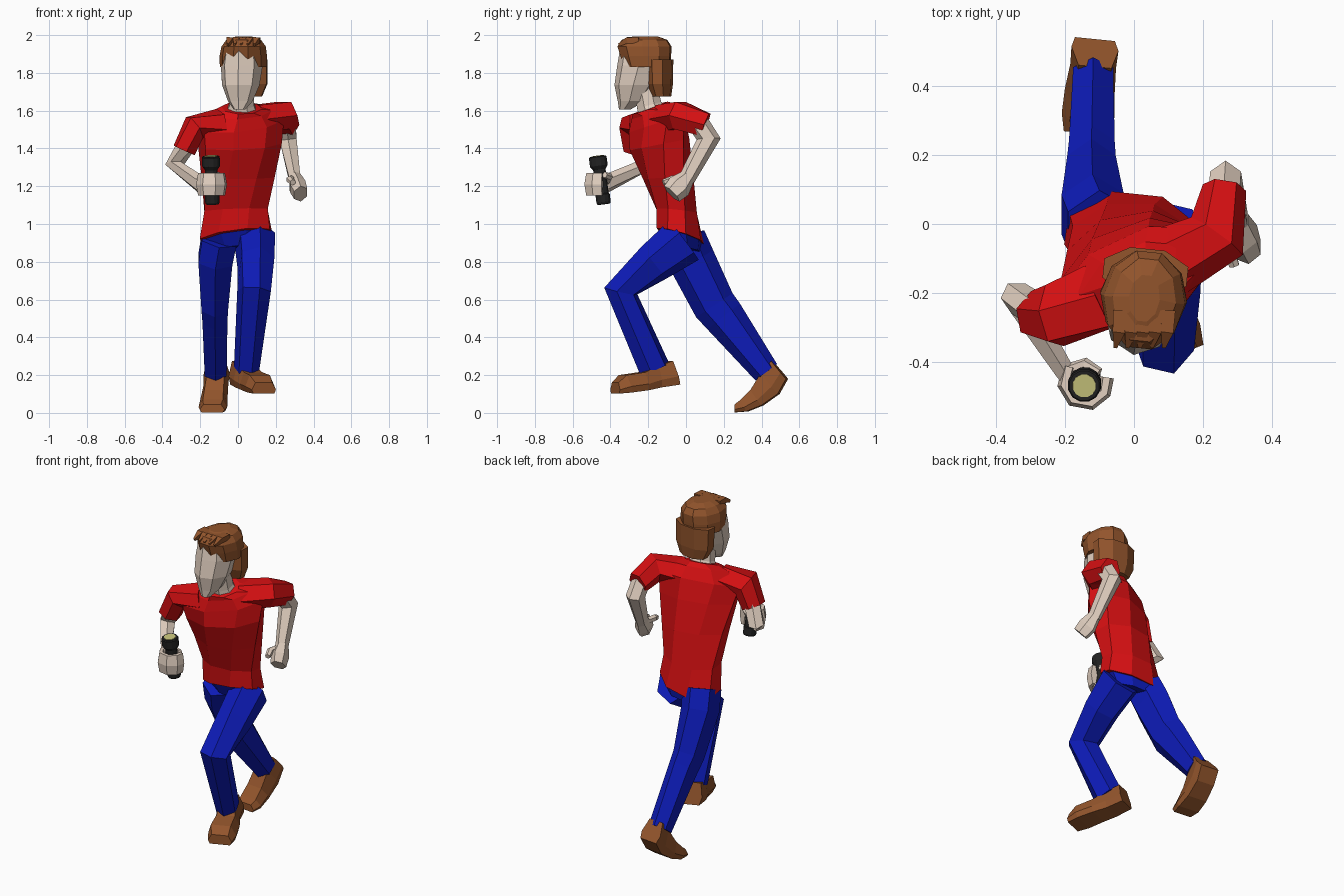
import bpy, bmesh, math
from mathutils import Vector, Euler


def material(name, rgb):
    m = bpy.data.materials.new(name)
    m.diffuse_color = (*rgb, 1)
    return m


RED = material("red_cloth", (.68, .005, .006))
BLUE = material("blue_denim", (.004, .011, .48))
BROWN = material("brown", (.29, .09, .025))
SKIN = material("skin", (.76, .63, .53))
BLACK = material("black", (.016, .016, .016))
LENS = material("lens", (.58, .55, .2))


def loft(name, rings, mat):
    bm = bmesh.new()
    vs = [[bm.verts.new(p) for p in r] for r in rings]
    n = len(vs[0])
    for r, s in zip(vs, vs[1:]):
        for i in range(n):
            j = (i + 1) % n
            bm.faces.new((r[i], r[j], s[j], s[i]))
    bm.faces.new(vs[0])
    bm.faces.new(vs[-1])
    bmesh.ops.recalc_face_normals(bm, faces=bm.faces)
    me = bpy.data.meshes.new(name)
    bm.to_mesh(me)
    bm.free()
    me.materials.append(mat)
    ob = bpy.data.objects.new(name, me)
    bpy.context.collection.objects.link(ob)
    return ob


def ring(c, u, v, a, b, n, flat):
    # flat: polygon sides (rather than corners) touch the half extents a and b
    k = 1 / math.cos(math.pi / n) if flat else 1
    ph = math.pi / n if flat else 0
    ang = [2 * math.pi * i / n + ph for i in range(n)]
    return [c + u * (a * k * math.cos(t)) + v * (b * k * math.sin(t)) for t in ang]


def body(name, secs, mat, n=8, flat=True):
    # sections: x, y, z, half width, half depth, tilt, roll, yaw
    out = []
    for x, y, z, a, b, *rot in secs:
        m = Euler([math.radians(r) for r in rot]).to_matrix()
        out.append(ring(Vector((x, y, z)), m.col[0], m.col[1], a, b, n, flat))
    return loft(name, out, mat)


def tube(name, secs, mat, side=(1, 0, 0), n=8):
    # sections along a path: x, y, z, half size along side, half size across it
    pts = [Vector(s[:3]) for s in secs]
    out = []
    for i, (p, s) in enumerate(zip(pts, secs)):
        t = Vector((0, 0, 0))
        if i:
            t += (p - pts[i - 1]).normalized()
        if i < len(pts) - 1:
            t += (pts[i + 1] - p).normalized()
        t.normalize()
        u = Vector(side) - t * t.dot(Vector(side))
        u.normalize()
        out.append(ring(p, u, t.cross(u), s[3], s[4], n, True))
    return loft(name, out, mat)


def shoe(name, stations, skew):
    # stations heel to toe: top y, top z, sole y, sole z, centre x, half width
    out = []
    for ty, tz, by, bz, x, w in stations:
        r = []
        for f, h in ((-.85, 0), (-1, .35), (-.7, 1), (.7, 1), (1, .35), (.85, 0)):
            r.append(Vector((x + f * w, by + (ty - by) * h + skew * f * w, bz + (tz - bz) * h)))
        out.append(r)
    return loft(name, out, BROWN)


# shirt: torso leaning forward and twisting towards the shoulders
body("shirt_torso", [
    (-.01, -.03, .935, .188, .122, -15, -8, -6),
    (-.01, -.05, 1.07, .168, .108, -6, -2, 0),
    (0, -.095, 1.25, .188, .122, 5, 0, 10),
    (.01, -.14, 1.42, .215, .138, 10, -4, 20),
    (.01, -.155, 1.53, .235, .125, 15, -8, 25),
    (.015, -.17, 1.595, .17, .105, 18, -7, 25),
    (.018, -.19, 1.615, .1, .09, 20, -3, 15)], RED)
tube("sleeve_forward", [(-.1, -.21, 1.53, .095, .07), (-.23, -.265, 1.512, .085, .062),
                        (-.285, -.262, 1.39, .062, .055)], RED, (.3, 1, 0), 6)
tube("sleeve_back", [(.1, -.11, 1.555, .075, .09), (.24, -.035, 1.575, .072, .08),
                     (.262, .105, 1.525, .062, .055)], RED, (0, 0, 1), 6)

# arms
tube("arm_forward", [(-.265, -.262, 1.43, .045, .045), (-.335, -.215, 1.315, .042, .048),
                     (-.205, -.42, 1.215, .028, .042), (-.185, -.45, 1.205, .024, .05)],
     SKIN, (.8, .55, 0), 6)
tube("arm_back", [(.26, .06, 1.54, .045, .05), (.265, .12, 1.45, .045, .055),
                  (.3, .005, 1.24, .03, .038)], SKIN, n=6)

# hands: fingers wrapped round the torch, and a loose fist
grip = []
for d in (140, 190, 235, 285, 330, 370):
    t = math.radians(d)
    grip.append((-.14 + .062 * math.cos(t), -.455 + .065 * math.sin(t), 1.21, .06, .018))
tube("gripping_fingers", grip, SKIN, (0, 0, 1), 6)
tube("gripping_thumb", [(-.185, -.42, 1.23, .02, .016), (-.14, -.405, 1.25, .018, .016),
                        (-.1, -.43, 1.26, .015, .012)], SKIN, (0, 0, 1), 6)
tube("fist", [(.3, .01, 1.25, .03, .036), (.315, -.035, 1.2, .042, .058),
              (.332, -.075, 1.16, .036, .05)], SKIN, n=6)
tube("fist_thumb", [(.29, -.02, 1.235, .018, .018), (.275, -.075, 1.235, .018, .018),
                    (.29, -.12, 1.22, .014, .014)], SKIN, n=6)

# torch
lo, hi = Vector((-.135, -.435, 1.105)), Vector((-.144, -.468, 1.358))


def torch_part(name, profile, mat):
    tube(name, [(*lo.lerp(hi, f), r, r) for f, r in profile], mat, n=12)


torch_part("torch_body", [(0, .034), (.04, .038), (.2, .038), (.22, .033), (.72, .033),
                          (.8, .047), (.98, .047), (1, .043)], BLACK)
torch_part("torch_lens", [(.97, .034), (1.012, .033)], LENS)

# head and neck
tube("neck", [(.018, -.17, 1.56, .095, .075), (.02, -.195, 1.63, .066, .066),
              (.02, -.215, 1.73, .06, .062)], SKIN)
body("head", [
    (.008, -.325, 1.605, .03, .03, 0, 0, -8),
    (.012, -.29, 1.65, .066, .072, 0, 0, -8),
    (.015, -.265, 1.735, .1, .115, 0, 0, -8),
    (.02, -.235, 1.84, .112, .13, 0, 0, -8),
    (.022, -.225, 1.93, .1, .125, 0, 0, -8)], SKIN, 8, False)

# hair: cap, back and small tufts along the fringe
body("hair_cap", [
    (.028, -.205, 1.83, .125, .125, 0, 0, -6),
    (.028, -.213, 1.89, .126, .138, 0, 0, -6),
    (.03, -.22, 1.94, .118, .147, 0, 0, -6),
    (.03, -.22, 1.975, .092, .125, 0, 0, -6),
    (.03, -.215, 1.992, .045, .07, 0, 0, -6)], BROWN, 10, False)
body("hair_back", [
    (.038, -.13, 1.675, .088, .048, 0, 0, -6),
    (.035, -.138, 1.74, .118, .064, 0, 0, -6),
    (.033, -.14, 1.87, .122, .068, 0, 0, -6)], BROWN)
for i in range(5):
    x = -.04 + .035 * i
    tube(f"hair_tuft_{i + 1}", [(x, -.25, 1.972, .02, .016), (x - .004, -.31, 1.973, .018, .016),
                                (x - .014, -.355, 1.948, .005, .008)], BROWN, n=4)

# trousers
body("trouser_seat", [(-.005, -.01, .87, .13, .08, -10, -5, -6),
                      (-.01, -.025, .95, .172, .108, -15, -8, -6)], BLUE)
tube("rear_trouser_leg", [(-.1, -.015, .92, .092, .105), (-.12, .03, .81, .09, .108),
                          (-.123, .15, .57, .07, .1), (-.122, .2, .51, .066, .095),
                          (-.118, .425, .215, .058, .062)], BLUE, n=6)
tube("front_trouser_leg", [(.09, -.01, .915, .095, .115), (.095, -.17, .795, .088, .095),
                           (.085, -.345, .645, .078, .082), (.045, -.165, .23, .056, .075)],
     BLUE, (1, .35, 0), 6)

# shoes
shoe("rear_shoe", [(.455, .275, .535, .18, -.113, .068), (.4, .21, .49, .1, -.118, .066),
                   (.345, .12, .405, .04, -.128, .072), (.295, .07, .325, .008, -.133, .076),
                   (.262, .045, .262, .003, -.137, .066)], -.1)
shoe("front_shoe", [(-.085, .275, -.05, .15, .01, .06), (-.16, .25, -.15, .135, .04, .064),
                    (-.235, .215, -.22, .12, .08, .07), (-.335, .2, -.31, .108, .115, .076),
                    (-.375, .16, -.375, .102, .137, .064)], .4)
